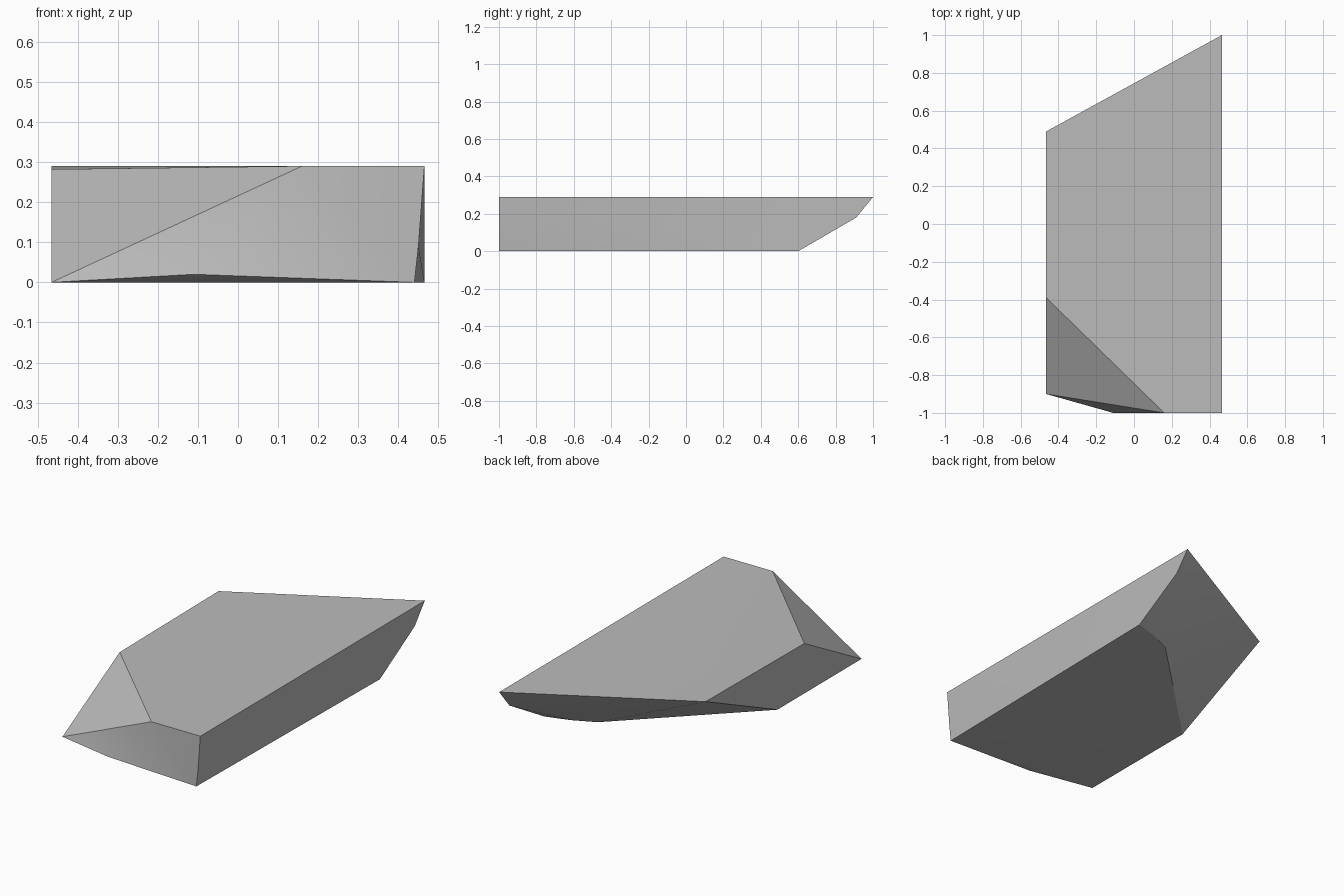
import bpy
import bmesh
import math

cube = bpy.data.objects.get("Cube")
if cube:
    bpy.data.objects.remove(cube, do_unlink=True)

SIDE, END, TOP = 0.465, 1.0, 0.29


def flat_material(name, colour):
    material = bpy.data.materials.new(name)
    material.use_nodes = True
    material.diffuse_color = colour
    shader = next(n for n in material.node_tree.nodes if n.type == "BSDF_PRINCIPLED")
    shader.inputs["Base Color"].default_value = colour
    return material


# Flat top outline, with the front corner chipped away
top_rim = [(SIDE, END, TOP), (-SIDE, 0.49, TOP), (-SIDE, -0.39, 0.282),
           (0.16, -END, TOP), (SIDE, -END, TOP)]

# Narrower underside, rounded towards the back
under_rim = [(0.44, -END, 0), (-SIDE, -0.9, 0), (-SIDE, -0.15, 0),
             (0.2, 0.5, 0), (0.33, 0.56, 0), (SIDE, 0.6, 0)]

# Points where the sides break between top and underside
side_breaks = [(-0.11, -END, 0.02), (0.45, -END, 0.09), (SIDE, 0.91, 0.18)]

# Stone slab: the faceted shell stretched around the points
bm = bmesh.new()
for point in top_rim + under_rim + side_breaks:
    bm.verts.new(point)
bmesh.ops.convex_hull(bm, input=bm.verts)
bmesh.ops.dissolve_limit(bm, angle_limit=math.radians(0.5),
                         verts=bm.verts, edges=bm.edges)
bmesh.ops.recalc_face_normals(bm, faces=bm.faces)
mesh = bpy.data.meshes.new("stone_slab")
bm.to_mesh(mesh)
bm.free()

slab = bpy.data.objects.new("stone_slab", mesh)
bpy.context.collection.objects.link(slab)
mesh.materials.append(flat_material("stone grey", (0.5, 0.5, 0.5, 1)))

# Soften shallow breaks, keep the main edges crisp
bpy.ops.object.select_all(action="DESELECT")
slab.select_set(True)
bpy.context.view_layer.objects.active = slab
bpy.ops.object.shade_smooth_by_angle(angle=math.radians(30))
